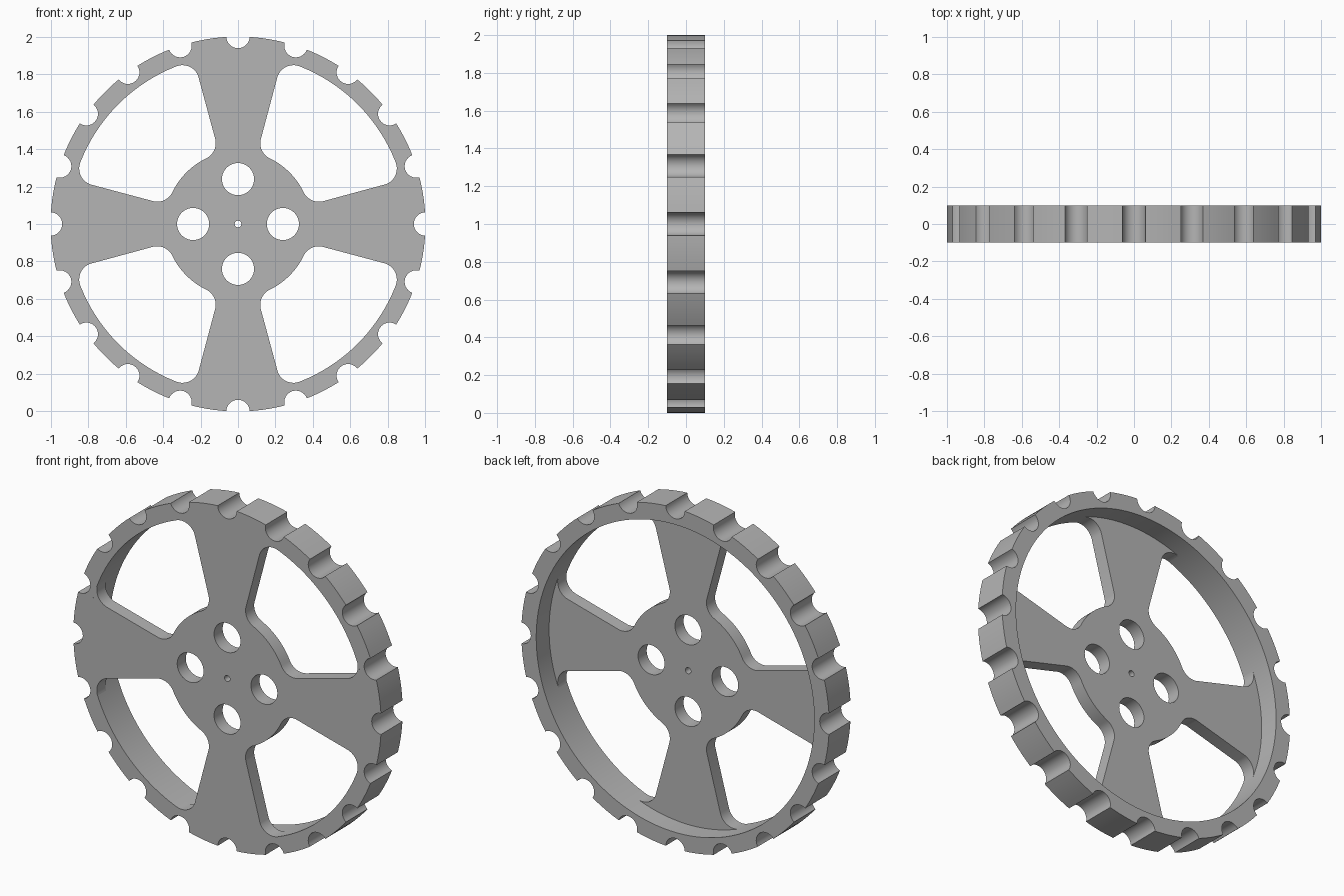
import bpy, bmesh
from math import sin, cos, asin, radians, degrees, pi
from mathutils import Matrix

cube = bpy.data.objects.get("Cube")
if cube:
    bpy.data.objects.remove(cube, do_unlink=True)

OUTER, INNER, HUB = 1.002, 0.905, 0.39   # tread, rim bore and hub radii
FILLET = 0.09                            # window corner radius
HALF, PLATE = 0.1, 0.08                  # half wheel width, web thickness
NOTCHES, NOTCH_R = 20, 0.062

grey = bpy.data.materials.new("wheel grey")
grey.use_nodes = True
colour = (0.46, 0.46, 0.46, 1)
grey.diffuse_color = colour
grey.node_tree.nodes["Principled BSDF"].inputs["Base Color"].default_value = colour


def arc(dist, at, r, start, end, n):
    """Arc about a point in polar form (degrees), last point left out."""
    cx, cy = dist * cos(radians(at)), dist * sin(radians(at))
    angles = [radians(start + (end - start) * i / n) for i in range(n)]
    return [(cx + r * cos(t), cy + r * sin(t)) for t in angles]


def extruded(name, outlines, front, back):
    """Solid from flat outlines (first outer, rest holes), between two y values."""
    curve = bpy.data.curves.new(name, "CURVE")
    curve.dimensions, curve.fill_mode = "2D", "BOTH"
    curve.extrude = (back - front) / 2
    for pts in outlines:
        spline = curve.splines.new("POLY")
        spline.points.add(len(pts) - 1)
        for p, (x, y) in zip(spline.points, pts):
            p.co = (x, y, 0, 1)
        spline.use_cyclic_u = True
    temp = bpy.data.objects.new(name + "_curve", curve)
    mesh = bpy.data.meshes.new_from_object(temp)
    bpy.data.objects.remove(temp)
    bpy.data.curves.remove(curve)

    # Stand the part upright, weld it and face it outward
    bm = bmesh.new()
    bm.from_mesh(mesh)
    bmesh.ops.remove_doubles(bm, verts=bm.verts, dist=1e-5)
    bm.transform(Matrix.Translation((0, (front + back) / 2, 1)) @ Matrix.Rotation(pi / 2, 4, "X"))
    bmesh.ops.recalc_face_normals(bm, faces=bm.faces)
    bm.to_mesh(mesh)
    bm.free()
    mesh.name = name
    mesh.materials.clear()
    mesh.materials.append(grey)
    obj = bpy.data.objects.new(name, mesh)
    bpy.context.collection.objects.link(obj)
    bpy.ops.object.select_all(action="DESELECT")
    obj.select_set(True)
    bpy.context.view_layer.objects.active = obj
    bpy.ops.object.shade_smooth_by_angle(angle=radians(30))
    return obj


# Rim: round tread with scooped notches, full width
tread = []
step = 360 / NOTCHES
half = degrees(2 * asin(NOTCH_R / OUTER / 2))   # half angle of a notch at the tread
for k in range(NOTCHES):
    a = k * step
    lean = 90 + half / 2
    tread += arc(OUTER, a, NOTCH_R, a + 360 - lean, a + lean, 16)
    tread += arc(0, 0, OUTER, a + half, a + step - half, 5)
extruded("rim", [tread, arc(0, 0, INNER, 0, 360, 160)], -HALF, HALF)

# Web: hub and four flared spokes, flush with the front of the rim
tip = 15 + degrees(asin(FILLET / (INNER - FILLET)))
root = 15 + degrees(asin(FILLET / (HUB + FILLET)))
web = []
for q in range(0, 360, 90):
    web += arc(0, 0, INNER, q - tip, q + tip, 20)
    web += arc(INNER - FILLET, q + tip, FILLET, q + tip, q - 75, 12)
    web += arc(HUB + FILLET, q + root, FILLET, q - 75, q + root - 180, 12)
    web += arc(0, 0, HUB, q + root, q + 90 - root, 16)
    web += arc(HUB + FILLET, q + 90 - root, FILLET, q + 270 - root, q + 165, 12)
    web += arc(INNER - FILLET, q + 90 - tip, FILLET, q + 165, q + 90 - tip, 12)

# Four lightening holes and a small axle hole
holes = [arc(0.24, q, 0.086, 0, 360, 40) for q in range(0, 360, 90)]
holes.append(arc(0, 0, 0.018, 0, 360, 16))
extruded("spoke_web", [web] + holes, -HALF, -HALF + PLATE)
